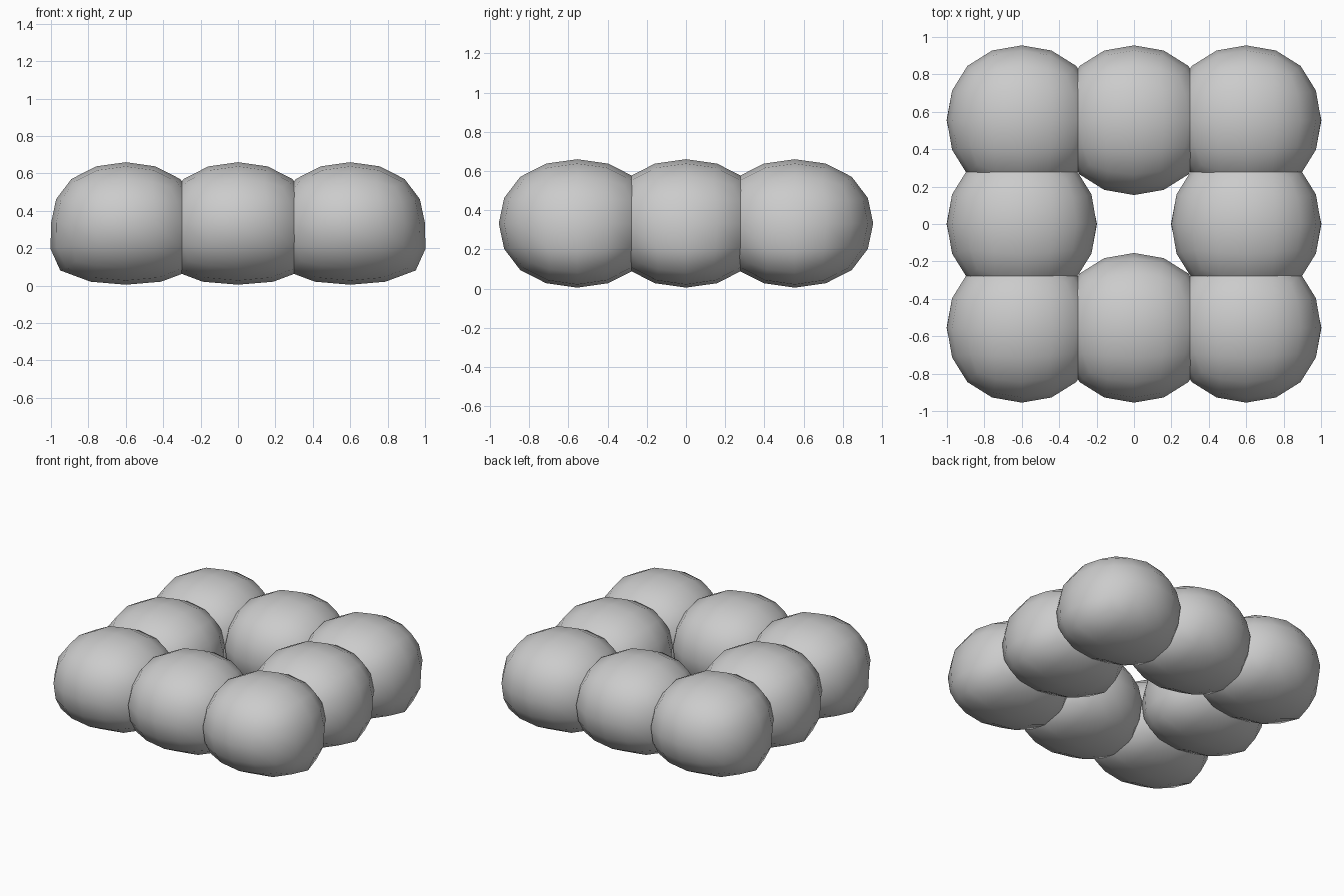
import bpy

if "Cube" in bpy.data.objects:
    bpy.data.objects.remove(bpy.data.objects["Cube"])

HX, HY, HZ = 0.4, 0.4, 0.3275   # half sizes of one cushion
CENTRE_Z = 0.3325


def cushion_mesh():
    # rounded cube, baked so that its lower sides can be filled out
    bpy.ops.mesh.primitive_cube_add(size=2)
    cage = bpy.context.object
    sub = cage.modifiers.new("round", 'SUBSURF')
    sub.levels = sub.render_levels = 2
    bpy.context.view_layer.update()
    deps = bpy.context.evaluated_depsgraph_get()
    me = bpy.data.meshes.new_from_object(cage.evaluated_get(deps))
    bpy.data.objects.remove(cage, do_unlink=True)
    m = max(v.co.z for v in me.vertices)
    for v in me.vertices:
        x, y, z = v.co / m
        t = max(0.0, -z)
        x *= HX
        # fuller bottom edge on the left and right sides
        fill = x * x * t * t
        v.co = (x + (1.35 * fill if x > 0 else -1.35 * fill),
                y * HY, z * HZ - 0.3 * fill)
    for p in me.polygons:
        p.use_smooth = True
    me.update()
    return me


# ring of eight overlapping cushions around an open middle
mesh = cushion_mesh()
for i in (-1, 0, 1):
    for j in (-1, 0, 1):
        if i == 0 and j == 0:
            continue
        ob = bpy.data.objects.new("cushion", mesh)
        ob.location = (0.6 * i, 0.555 * j, CENTRE_Z)
        bpy.context.collection.objects.link(ob)
